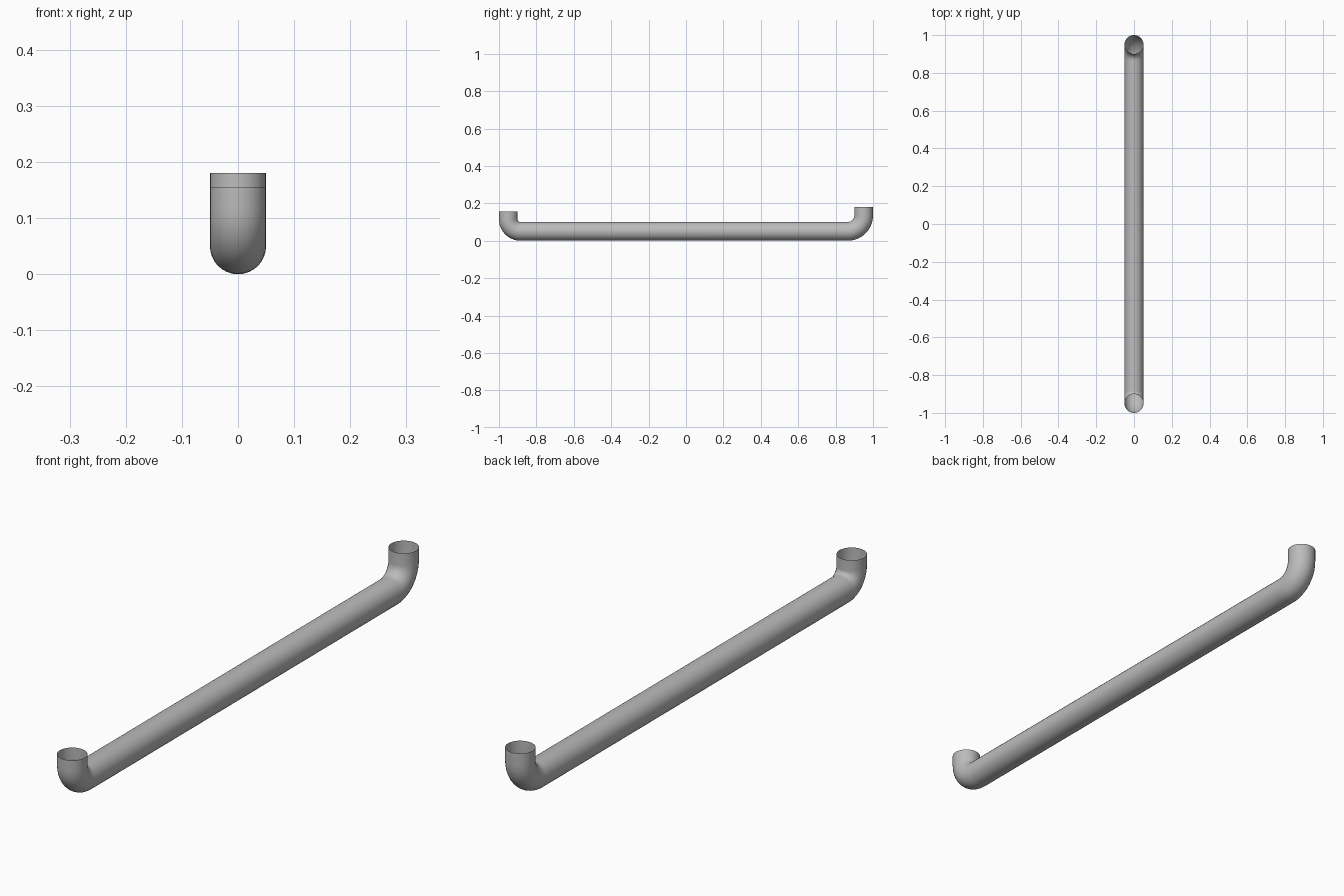
import bpy, bmesh
from math import sin, cos, pi
from mathutils import Vector

cube = bpy.data.objects.get("Cube")
if cube:
    bpy.data.objects.remove(cube, do_unlink=True)

RADIUS = 0.05
SIDES = 32
BEND_STEPS = 10
END_Y = 0.95

# Plain grey metal
grey = bpy.data.materials.new("grey_metal")
grey.use_nodes = True
color = (0.5, 0.5, 0.5, 1)
grey.diffuse_color = color
grey.node_tree.nodes["Principled BSDF"].inputs["Base Color"].default_value = color


def elbow(side, bend, top):
    """Centre points and directions from an open upright end down to the straight run."""
    stations = [(Vector((0, side * END_Y, top)), Vector((0, 0, -1)))]
    for i in range(BEND_STEPS + 1):
        a = i / BEND_STEPS * pi / 2
        y = side * (END_Y - bend + bend * cos(a))
        z = RADIUS + bend - bend * sin(a)
        stations.append((Vector((0, y, z)), Vector((0, -side * sin(a), -cos(a)))))
    return stations


# Path: tight front elbow, straight run, wider and taller back elbow
front = elbow(-1, 0.065, 0.155)
back = [(p, -d) for p, d in reversed(elbow(1, 0.085, 0.18))]

# Sweep a circle along the path, leaving both ends open
bm = bmesh.new()
across = Vector((1, 0, 0))
rings = []
for point, direction in front + back:
    up = direction.cross(across)
    rings.append([bm.verts.new(point + RADIUS * (cos(t) * across + sin(t) * up))
                  for t in (2 * pi * k / SIDES for k in range(SIDES))])
for r0, r1 in zip(rings, rings[1:]):
    for k in range(SIDES):
        n = (k + 1) % SIDES
        bm.faces.new((r0[k], r0[n], r1[n], r1[k]))

# Make the faces point away from the pipe axis
bm.normal_update()
low = min(bm.faces, key=lambda f: f.calc_center_median().z)
if low.normal.z > 0:
    bmesh.ops.reverse_faces(bm, faces=bm.faces[:])

mesh = bpy.data.meshes.new("bent_pipe")
bm.to_mesh(mesh)
bm.free()
mesh.materials.append(grey)
mesh.shade_smooth()
pipe = bpy.data.objects.new("bent_pipe", mesh)
bpy.context.collection.objects.link(pipe)
